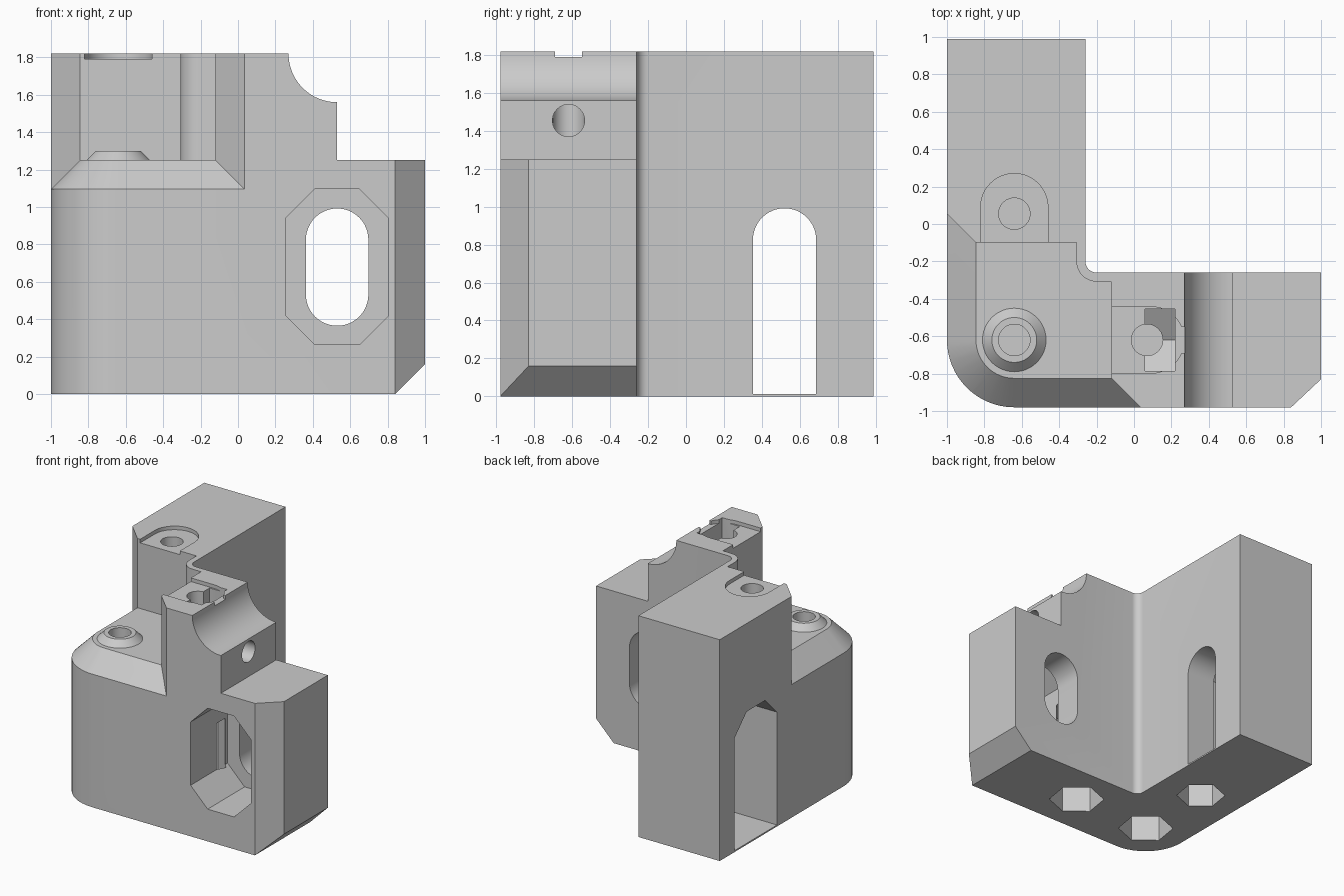
import bpy, bmesh, math
from mathutils import Vector

cube = bpy.data.objects.get("Cube")
if cube:
    bpy.data.objects.remove(cube, do_unlink=True)

grey = bpy.data.materials.new("plain grey")
grey.use_nodes = True
colour = (0.6, 0.6, 0.6, 1)
grey.diffuse_color = colour
grey.node_tree.nodes["Principled BSDF"].inputs["Base Color"].default_value = colour


def arc(cx, cy, r, start, end, steps=16):
    angles = [math.radians(start + (end - start) * i / steps) for i in range(steps + 1)]
    return [(cx + r * math.cos(a), cy + r * math.sin(a)) for a in angles]


def finish(name, bm):
    bmesh.ops.recalc_face_normals(bm, faces=bm.faces)
    mesh = bpy.data.meshes.new(name)
    bm.to_mesh(mesh)
    bm.free()
    mesh.materials.append(grey)
    ob = bpy.data.objects.new(name, mesh)
    bpy.context.collection.objects.link(ob)
    return ob


def prism(name, points, axis, low, high):
    """Extrude a 2D outline along the named axis."""
    place = {"x": lambda a, b, t: (t, a, b),
             "y": lambda a, b, t: (a, t, b),
             "z": lambda a, b, t: (a, b, t)}[axis]
    bm = bmesh.new()
    rings = [[bm.verts.new(place(a, b, t)) for a, b in points] for t in (low, high)]
    n = len(points)
    for ring in rings:
        bm.faces.new(ring)
    for i in range(n):
        j = (i + 1) % n
        bm.faces.new((rings[0][i], rings[0][j], rings[1][j], rings[1][i]))
    return finish(name, bm)


def box(a0, a1, b0, b1):
    return [(a0, b0), (a1, b0), (a1, b1), (a0, b1)]


def boolean(target, tool, operation="DIFFERENCE"):
    tool.hide_render = True
    mod = target.modifiers.new(tool.name, "BOOLEAN")
    mod.operation = operation
    mod.solver = "EXACT"
    mod.object = tool
    bpy.context.view_layer.objects.active = target
    bpy.ops.object.modifier_apply(modifier=mod.name)
    bpy.data.objects.remove(tool, do_unlink=True)


# L-shaped bracket with rounded outer corner and chamfered arm end
FRONT, BACK, TOP = -0.98, 0.99, 1.82
bolt_x, bolt_y = -0.64, -0.62
outline = (arc(bolt_x, bolt_y, 0.36, 180, 270) + [(0.84, FRONT), (1, -0.83), (1, -0.26)]
           + arc(-0.2, -0.2, 0.06, 270, 180, 8) + [(-0.26, BACK), (-1, BACK)])
body = prism("corner_bracket", outline, "z", 0, TOP)

# Chamfer under the arm end
boolean(body, prism("end_chamfer", [(0.74, -0.1), (1.1, 0.26), (1.1, -0.1)], "y", -1.2, 0))

# Lowered arm end with a concave shoulder
shoulder = ([(0.27, 2)] + arc(0.53, TOP, 0.26, 180, 270, 24)
            + [(0.53, 1.25), (1.2, 1.25), (1.2, 2)])
boolean(body, prism("arm_step", shoulder, "y", -1.2, -0.1))


# Corner pocket: flat floor, sloping outer rim and upright inner walls
def corner_pocket():
    drop = 0.25
    rim = [(-0.845, -0.1)] + arc(bolt_x, bolt_y, 0.205, 180, 270) + [(-0.12, -0.825)]
    outer = ([(-0.845 - drop, -0.1 + drop)] + arc(bolt_x, bolt_y, 0.205 + drop, 180, 270)
             + [(-0.12 + drop, -0.825 - drop)])
    wall = [(-0.12, -0.31)] + arc(-0.2, -0.2, 0.108, 270, 180, 8) + [(-0.308, -0.1)]
    bm = bmesh.new()

    def ring(points, z):
        return [bm.verts.new((x, y, z)) for x, y in points]

    floor_rim, low_rim, high_rim = ring(rim, 1.25), ring(outer, 1.25 - drop), ring(outer, 2)
    floor_wall = ring(wall, 1.25)
    high_wall = ring([rim[-1]] + wall + [rim[0]], 2)
    bm.faces.new(floor_rim + floor_wall)
    bm.faces.new(high_rim + high_wall)

    def strip(a, b):
        for i in range(len(a) - 1):
            bm.faces.new((a[i], a[i + 1], b[i + 1], b[i]))

    strip(floor_rim, low_rim)
    strip(low_rim, high_rim)
    strip([low_rim[-1], floor_rim[-1]] + floor_wall + [floor_rim[0], low_rim[0]],
          [high_rim[-1]] + high_wall + [high_rim[0]])
    return finish("corner_pocket", bm)


boolean(body, corner_pocket())

# Conical boss on the pocket floor
bm = bmesh.new()
bmesh.ops.create_cone(bm, cap_ends=True, segments=48, radius1=0.19, radius2=0.12, depth=0.07)
bmesh.ops.translate(bm, verts=bm.verts, vec=Vector((bolt_x, bolt_y, 1.265)))
boolean(body, finish("boss", bm), "UNION")

# Shallow washer recesses at the top
boolean(body, prism("back_recess", arc(bolt_x, 0.09, 0.18, 0, 180, 24)
                    + [(-0.82, -0.15), (-0.46, -0.15)], "z", 1.79, 2))
boolean(body, prism("arm_recess", arc(0.09, bolt_y, 0.178, -90, 90, 24)
                    + [(-0.16, -0.442), (-0.16, -0.798)], "z", 1.79, 2))
boolean(body, prism("arm_notch", box(0.2, 0.35, -0.69, -0.55), "z", 1.79, 2))

# Upright nut slot and the side screw hole that meets it
axis_z = 1.455
nut = [(-0.785, 2), (-0.785, axis_z - 0.095), (bolt_y, axis_z - 0.19),
       (-0.455, axis_z - 0.095), (-0.455, 2)]
boolean(body, prism("nut_slot", nut, "x", 0.06, 0.22))
boolean(body, prism("side_hole", arc(bolt_y, axis_z, 0.085, 0, 345, 23), "x", 0.07, 0.7))

# Vertical bolt holes above hexagonal sockets in the base
for x, y, r in ((bolt_x, bolt_y, 0.215), (bolt_x, 0.055, 0.19), (0.07, bolt_y, 0.215)):
    boolean(body, prism("bolt_hole", arc(x, y, 0.084, 0, 350, 35), "z", 0.9, 2))
    boolean(body, prism("hex_socket", arc(x, y, r, 21, 321, 5), "z", -0.1, 0.8))


# Access window in each arm: chamfered outside, narrow rounded slot inside
def chamfered(c, low, high, cut, bottom_cut):
    half = 0.275
    return [(c - half, low + bottom_cut), (c - half, high - cut), (c - half + cut, high),
            (c + half - cut, high), (c + half, high - cut), (c + half, low + bottom_cut)] + (
        [(c + half - cut, low), (c - half + cut, low)] if bottom_cut else [])


boolean(body, prism("front_window", chamfered(0.53, 0.265, 1.095, 0.155, 0.155),
                    "y", -1.2, -0.5))
boolean(body, prism("front_slot", arc(0.53, 0.825, 0.167, 0, 180, 24)
                    + arc(0.53, 0.532, 0.167, 180, 360, 24), "y", -0.6, 0))
boolean(body, prism("side_window", chamfered(0.52, 0.012, 1.095, 0.155, 0), "x", -1.2, -0.52))
boolean(body, prism("side_slot", arc(0.52, 0.825, 0.167, 0, 180, 24)
                    + [(0.353, 0.012), (0.687, 0.012)], "x", -0.6, 0))

# Smooth the rounded surfaces, keeping edges crisp
bpy.ops.object.select_all(action="DESELECT")
body.select_set(True)
bpy.context.view_layer.objects.active = body
bpy.ops.object.shade_smooth_by_angle(angle=math.radians(25))
